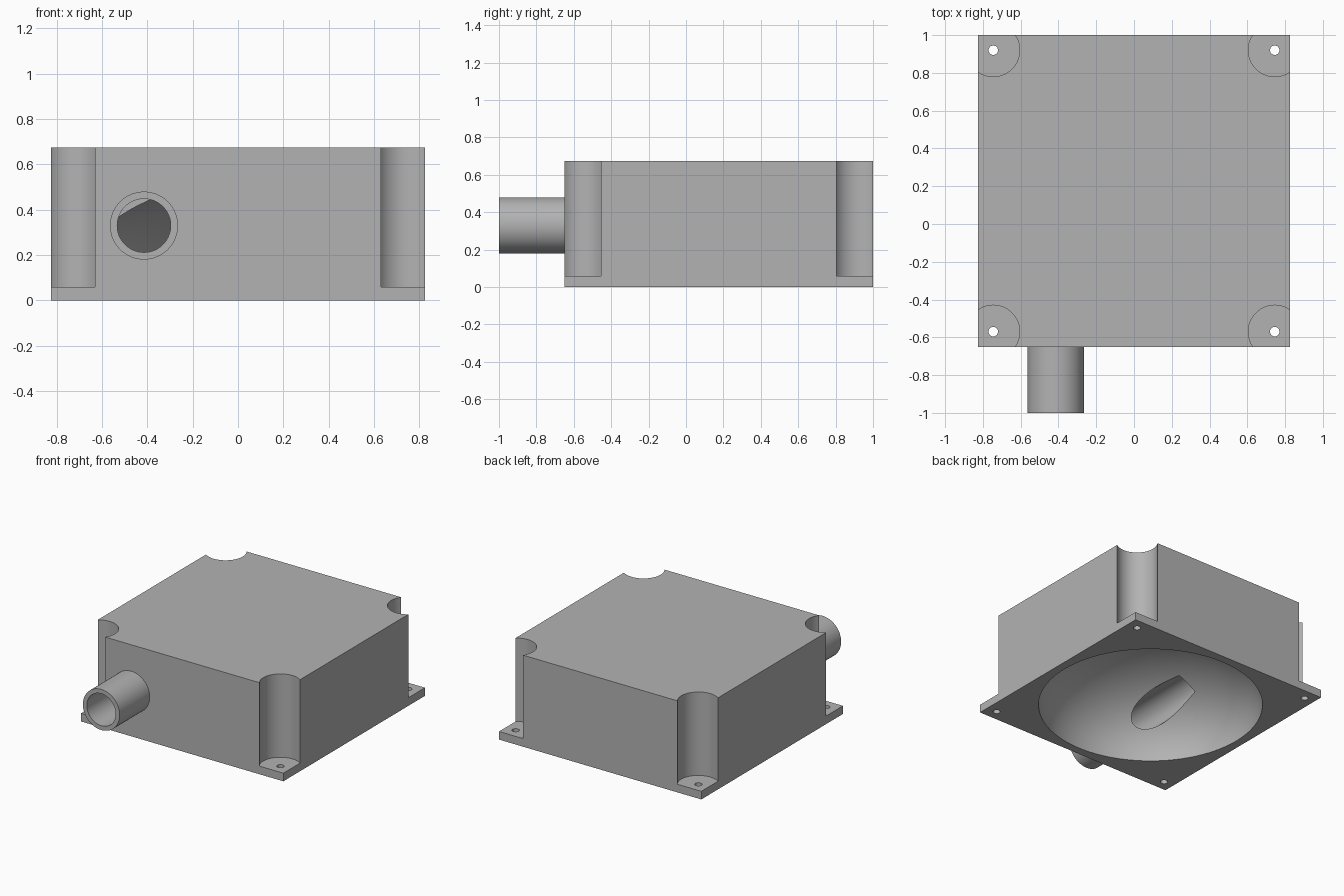
import bpy
import math
from mathutils import Vector

cube = bpy.data.objects.get("Cube")
if cube:
    bpy.data.objects.remove(cube, do_unlink=True)

HALF, BACK, FRONT, TOP, PLATE = 0.825, 1.0, -0.65, 0.675, 0.06
MID_Y = (BACK + FRONT) / 2
BOLT_INSET = 0.08
PORT_X, PORT_Z = -0.415, 0.33

grey = bpy.data.materials.new("plain grey")
grey.use_nodes = True
colour = (0.45, 0.45, 0.45, 1)
grey.diffuse_color = colour
grey.node_tree.nodes["Principled BSDF"].inputs["Base Color"].default_value = colour


def cylinder(name, start, end, radius, sides=64):
    """Cylinder running between two points."""
    start, end = Vector(start), Vector(end)
    axis = end - start
    bpy.ops.mesh.primitive_cylinder_add(
        vertices=sides, radius=radius, depth=axis.length,
        location=(start + end) / 2,
        rotation=axis.to_track_quat('Z', 'Y').to_euler())
    obj = bpy.context.object
    obj.name = name
    return obj


def combine(target, tool, operation):
    """Apply a boolean and discard the tool."""
    tool.hide_render = True
    mod = target.modifiers.new(operation.lower(), 'BOOLEAN')
    mod.operation, mod.object, mod.solver = operation, tool, 'EXACT'
    bpy.context.view_layer.objects.active = target
    bpy.ops.object.modifier_apply(modifier=mod.name)
    bpy.data.objects.remove(tool, do_unlink=True)


# Solid block
bpy.ops.mesh.primitive_cube_add(size=1, location=(0, MID_Y, TOP / 2))
housing = bpy.context.object
housing.name = "housing"
housing.scale = (2 * HALF, BACK - FRONT, TOP)
bpy.ops.object.transform_apply(location=True, rotation=True, scale=True)

# Corner recesses above the plate, each with a bolt hole
for side in (-1, 1):
    for y in (FRONT + BOLT_INSET, BACK - BOLT_INSET):
        x = side * (HALF - BOLT_INSET)
        combine(housing, cylinder("recess_cutter", (x, y, PLATE), (x, y, 1), 0.14), 'DIFFERENCE')
        combine(housing, cylinder("bolt_cutter", (x, y, -0.1), (x, y, 0.3), 0.025, 32), 'DIFFERENCE')

# Pipe stub on the front
combine(housing, cylinder("pipe", (PORT_X, -1, PORT_Z), (PORT_X, FRONT + 0.05, PORT_Z), 0.15), 'UNION')

# Domed hollow in the underside
bpy.ops.mesh.primitive_uv_sphere_add(segments=96, ring_count=48, radius=1, location=(0, MID_Y, 0))
dome = bpy.context.object
dome.name = "dome_cutter"
dome.scale = (0.763, 0.763, 0.53)
combine(housing, dome, 'DIFFERENCE')

# Pipe bore opening into the dome
combine(housing, cylinder("bore_cutter", (PORT_X, -1.1, PORT_Z), (PORT_X, 0.02, PORT_Z), 0.118), 'DIFFERENCE')

# Finish
housing.data.materials.clear()
housing.data.materials.append(grey)
bpy.ops.object.select_all(action='DESELECT')
housing.select_set(True)
bpy.context.view_layer.objects.active = housing
bpy.ops.object.shade_smooth_by_angle(angle=math.radians(30))
